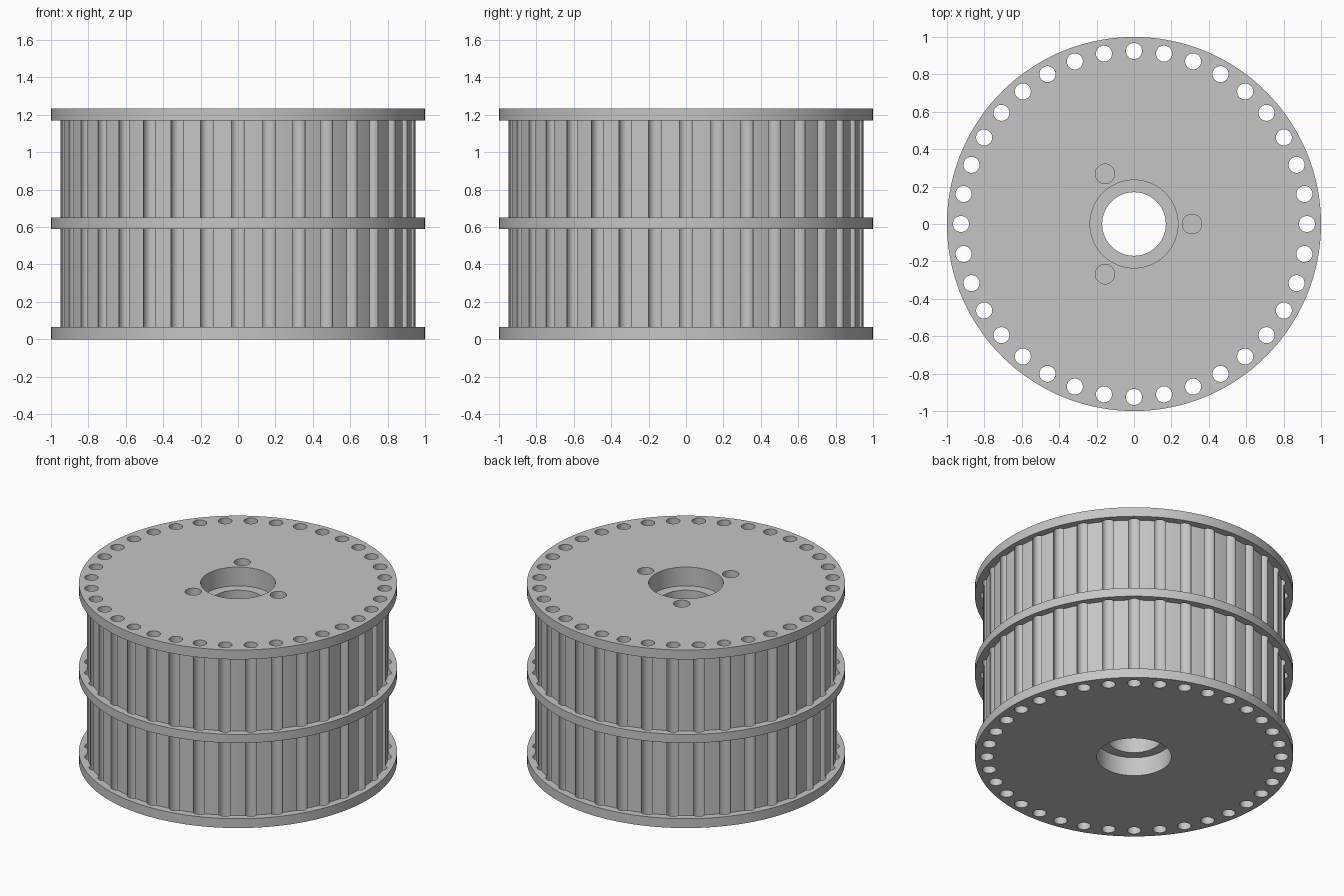
import bpy, bmesh
from math import cos, sin, tau, radians
from mathutils import Matrix

HEIGHT = 1.235
TEETH = 36
FLANGE_R, DRUM_R = 1.0, 0.95
BORE_R, RECESS_R, RECESS_DEPTH = 0.17, 0.235, 0.13

cube = bpy.data.objects.get("Cube")
if cube:
    bpy.data.objects.remove(cube, do_unlink=True)

metal = bpy.data.materials.new("light_grey_metal")
metal.use_nodes = True
grey = (0.56, 0.56, 0.56, 1)
metal.diffuse_color = grey
shader = next(n for n in metal.node_tree.nodes if n.type == 'BSDF_PRINCIPLED')
shader.inputs["Base Color"].default_value = grey


def make_object(name, bm):
    bmesh.ops.recalc_face_normals(bm, faces=bm.faces)
    mesh = bpy.data.meshes.new(name)
    bm.to_mesh(mesh)
    bm.free()
    mesh.materials.append(metal)
    obj = bpy.data.objects.new(name, mesh)
    bpy.context.collection.objects.link(obj)
    return obj


def lathe(name, profile, steps=144):
    """Turn a closed (radius, z) profile around the z axis."""
    bm = bmesh.new()
    verts = [bm.verts.new((r, 0, z)) for r, z in profile]
    edges = [bm.edges.new((v, verts[i - 1])) for i, v in enumerate(verts)]
    bmesh.ops.spin(bm, geom=verts + edges, cent=(0, 0, 0), axis=(0, 0, 1),
                   angle=tau, steps=steps)
    bmesh.ops.remove_doubles(bm, verts=bm.verts, dist=0.0001)
    return make_object(name, bm)


def ring_of_pins(bm, count, ring_r, pin_r, bottom, top):
    """Add upright pins evenly spaced on a circle."""
    for i in range(count):
        a = tau * i / count
        place = Matrix.Translation((ring_r * cos(a), ring_r * sin(a), (bottom + top) / 2))
        bmesh.ops.create_cone(bm, cap_ends=True, segments=32, radius1=pin_r,
                              radius2=pin_r, depth=top - bottom, matrix=place)


# Drum with three flanges, and a bore recessed at both ends
outside = []
for low, high in ((0, 0.065), (0.59, 0.65), (1.17, HEIGHT)):
    outside += [(DRUM_R, low), (FLANGE_R, low), (FLANGE_R, high), (DRUM_R, high)]
outside = outside[1:-1]
bore = [(RECESS_R, HEIGHT), (RECESS_R, HEIGHT - RECESS_DEPTH),
        (BORE_R, HEIGHT - RECESS_DEPTH), (BORE_R, RECESS_DEPTH),
        (RECESS_R, RECESS_DEPTH), (RECESS_R, 0)]
pulley = lathe("pulley_body", outside + bore)

# Tooth grooves through the full height, and three blind screw holes on top
bm = bmesh.new()
ring_of_pins(bm, TEETH, 0.925, 0.043, -0.1, HEIGHT + 0.1)
ring_of_pins(bm, 3, 0.31, 0.052, HEIGHT - 0.2, HEIGHT + 0.1)
cutter = make_object("hole_cutter", bm)
cutter.hide_render = True

cut = pulley.modifiers.new("holes", 'BOOLEAN')
cut.operation = 'DIFFERENCE'
cut.solver = 'EXACT'
cut.object = cutter

# Apply the cuts, then smooth the round walls and keep the rims sharp
for o in bpy.context.selected_objects:
    o.select_set(False)
pulley.select_set(True)
bpy.context.view_layer.objects.active = pulley
bpy.ops.object.modifier_apply(modifier=cut.name)
bpy.data.objects.remove(cutter, do_unlink=True)
bpy.ops.object.shade_smooth_by_angle(angle=radians(30))
